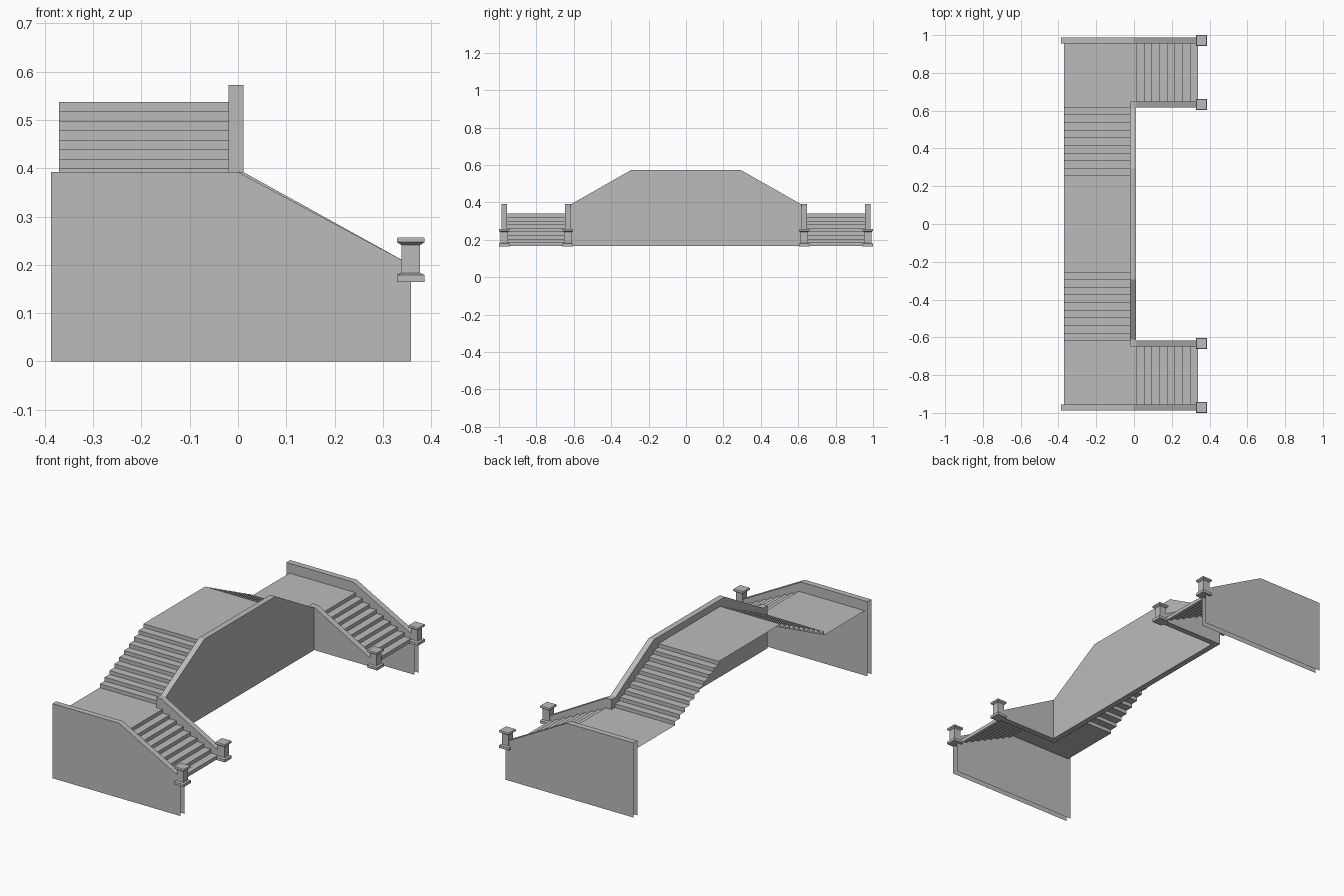
import bpy, bmesh

if "Cube" in bpy.data.objects:
    bpy.data.objects.remove(bpy.data.objects["Cube"])

stone = bpy.data.materials.new("grey stone")
stone.diffuse_color = (0.5, 0.5, 0.5, 1)
stone.use_nodes = True
stone.node_tree.nodes["Principled BSDF"].inputs["Base Color"].default_value = stone.diffuse_color


def finish(name, bm):
    mesh = bpy.data.meshes.new(name)
    bm.to_mesh(mesh)
    bm.free()
    mesh.materials.append(stone)
    ob = bpy.data.objects.new(name, mesh)
    bpy.context.collection.objects.link(ob)
    return ob


def prism(name, profile, axis, a, b, skip=()):
    """Extrude a profile from a to b along x or y; skip drops rim faces by edge index."""
    bm = bmesh.new()
    point = (lambda u, w, t: (t, u, w)) if axis == "x" else (lambda u, w, t: (u, t, w))
    lo = [bm.verts.new(point(u, w, a)) for u, w in profile]
    hi = [bm.verts.new(point(u, w, b)) for u, w in profile]
    bm.faces.new(lo)
    bm.faces.new(hi[::-1])
    n = len(profile)
    for i in range(n):
        if i not in skip:
            j = (i + 1) % n
            bm.faces.new((lo[i], hi[i], hi[j], lo[j]))
    bmesh.ops.recalc_face_normals(bm, faces=bm.faces)
    return finish(name, bm)


def ribbon(name, path, axis, a, b):
    """Thin open surface swept along a path, facing up."""
    bm = bmesh.new()
    point = (lambda u, w, t: (t, u, w)) if axis == "x" else (lambda u, w, t: (u, t, w))
    rows = [(bm.verts.new(point(u, w, a)), bm.verts.new(point(u, w, b))) for u, w in path]
    faces = [bm.faces.new((p[0], q[0], q[1], p[1])) for p, q in zip(rows, rows[1:])]
    bm.normal_update()
    if sum(f.normal.z for f in faces) < 0:
        bmesh.ops.reverse_faces(bm, faces=faces)
    return finish(name, bm)


def post(name, x, y):
    """Square newel post lofted from stacked rings (half width, height)."""
    rings = [(.0285, .165), (.0285, .179), (.0195, .183), (.0195, .241),
             (.0285, .247), (.0285, .254), (.027, .257)]
    bm = bmesh.new()
    loops = [[bm.verts.new((x + sx * r, y + sy * r, z))
              for sx, sy in ((-1, -1), (1, -1), (1, 1), (-1, 1))] for r, z in rings]
    bm.faces.new(loops[0][::-1])
    bm.faces.new(loops[-1])
    for p, q in zip(loops, loops[1:]):
        for i in range(4):
            j = (i + 1) % 4
            bm.faces.new((p[i], p[j], q[j], q[i]))
    return finish(name, bm)


BACK, LANDING, DECK, BASE = -.37, .34, .537, .167
RISE_LOW, RISE_UP = (LANDING - BASE) / 9, (DECK - LANDING) / 10

# Central parapet wall, level over the deck and sloping with the upper stairs
prism("centre_wall", [(-.648, BASE), (.648, BASE), (.648, .392), (.612, .392), (.295, .572),
                      (-.295, .572), (-.612, .392), (-.648, .392)], "x", -.02, .011)

# Raised deck with a stair flight at each end
flight = [(.619, LANDING)]
for k in range(10):
    y = .619 - k * .0403
    flight += [(y, LANDING + k * RISE_UP), (y, LANDING + (k + 1) * RISE_UP)]
flight = flight[1:]
ribbon("upper_stairs_and_deck", flight + [(-y, z) for y, z in flight[::-1]], "x", BACK, -.02)

# Lower stair path, running from the landing down toward +x
steps = [(BACK, LANDING)]
for k in range(9):
    x = .015 + k * .0404
    steps += [(x, LANDING - k * RISE_LOW), (x, LANDING - (k + 1) * RISE_LOW)]

for s, side in ((-1, "front"), (1, "rear")):
    ribbon(side + "_landing_and_stairs", steps, "y", s * .619, s * .957)
    # Outer end wall, hollow and open at its ends and underside
    prism(side + "_end_wall", [(-.387, 0), (.358, 0), (.358, .2), (0, .392), (-.387, .392)],
          "y", s * .956, s * .987, skip=(0, 1, 4))
    # Inner stair rail
    prism(side + "_stair_rail", [(-.02, BASE), (.345, BASE), (.345, .207), (.011, .392), (-.02, .392)],
          "y", s * .617, s * .648)
    post(side + "_outer_post", .3575, s * .9715)
    post(side + "_inner_post", .3575, s * .632)
